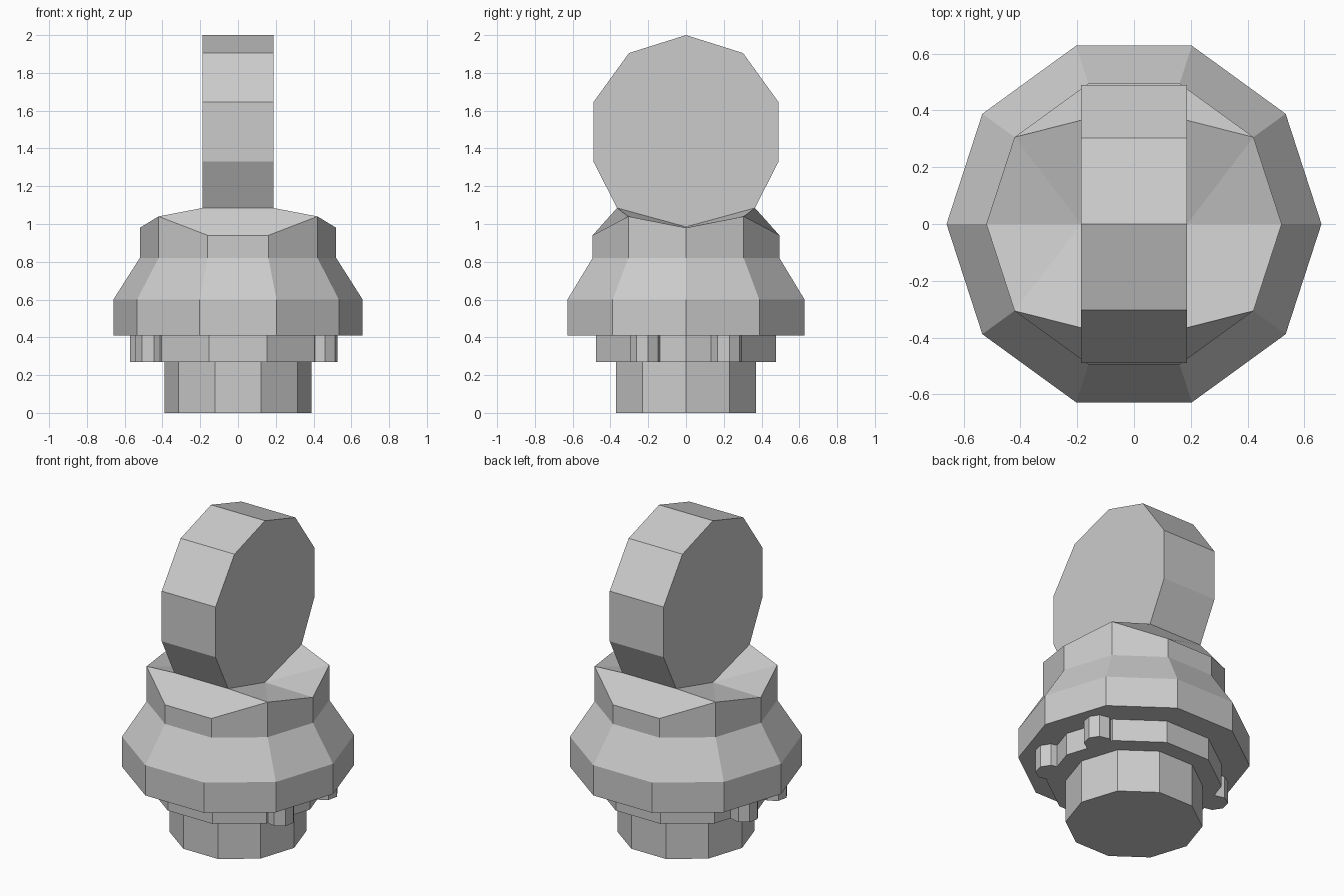
import bpy, bmesh
from math import sin, cos, radians

if "Cube" in bpy.data.objects:
    bpy.data.objects.remove(bpy.data.objects["Cube"])

N = 10


def finish(bm, name):
    bmesh.ops.recalc_face_normals(bm, faces=bm.faces)
    mesh = bpy.data.meshes.new(name)
    bm.to_mesh(mesh)
    bm.free()
    obj = bpy.data.objects.new(name, mesh)
    bpy.context.collection.objects.link(obj)
    return obj


def loop(bm, r, heights, n=N, centre=(0, 0), turn=0):
    pts = []
    for i in range(n):
        a = radians(360 * i / n + turn)
        pts.append(bm.verts.new((centre[0] + r * cos(a), centre[1] + r * sin(a),
                                 heights[i % len(heights)])))
    return pts


def bridge(bm, a, b):
    for i in range(len(a)):
        j = (i + 1) % len(a)
        bm.faces.new((a[i], a[j], b[j], b[i]))


def prism(name, r, z0, z1, **kw):
    bm = bmesh.new()
    low, high = loop(bm, r, [z0], **kw), loop(bm, r, [z1], **kw)
    bridge(bm, low, high)
    bm.faces.new(low)
    bm.faces.new(high)
    return finish(bm, name)


# plug and collar under the knob
prism("plug", 0.39, 0, 0.28)
prism("collar", 0.50, 0.27, 0.415)

# small locking studs around the collar
for i, c in enumerate([(0.445, -0.215), (0.445, 0.215), (-0.49, 0.12), (-0.46, -0.21)]):
    prism(f"stud_{i + 1}", 0.083, 0.27, 0.415, n=8, centre=c, turn=10)

# knob body: flared decagonal skirt with a wavy rim (five heights per half turn)
bm = bmesh.new()
rings = [loop(bm, 0.66, [0.41]), loop(bm, 0.66, [0.60]), loop(bm, 0.52, [0.82]),
         loop(bm, 0.52, [0.98, 1.04, 0.94, 0.94, 1.04])]
bm.faces.new(rings[0])
for a, b in zip(rings, rings[1:]):
    bridge(bm, a, b)
rim = rings[-1]

# upright grip disc, outlined in y and z
half = [(0.365, 1.085), (0.49, 1.33), (0.49, 1.645), (0.302, 1.905)]
outline = [(0, 0.985)] + half + [(0, 2.0)] + [(-y, z) for y, z in reversed(half)]
right = [bm.verts.new((0.187, y, z)) for y, z in outline]
left = [bm.verts.new((-0.187, y, z)) for y, z in outline]
bm.faces.new(right)
bm.faces.new(left)
for i in range(1, N - 1):
    bm.faces.new((right[i], right[i + 1], left[i + 1], left[i]))

# dished top joining the rim to the grip
for disc, a, back, front in ((right, rim[0], rim[1], rim[9]), (left, rim[5], rim[4], rim[6])):
    for corner, p in ((back, disc[1]), (front, disc[9])):
        bm.faces.new((a, corner, disc[0]))
        bm.faces.new((corner, p, disc[0]))
bm.faces.new((rim[1], rim[2], rim[3], rim[4], left[1], right[1]))
bm.faces.new((rim[6], rim[7], rim[8], rim[9], right[9], left[9]))
finish(bm, "knob")
